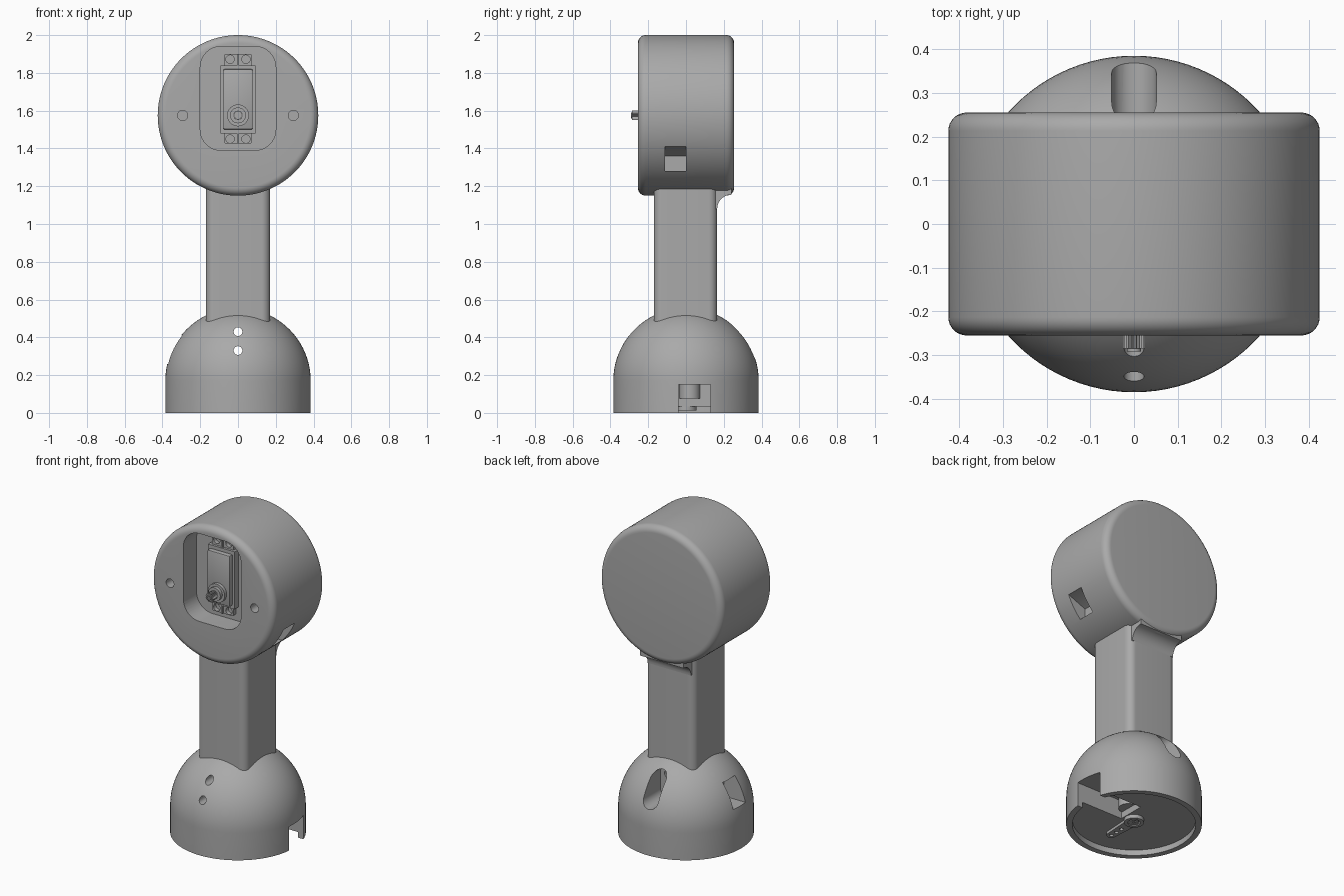
import bpy, bmesh, math
from mathutils import Matrix, Vector

if "Cube" in bpy.data.objects:
    bpy.data.objects.remove(bpy.data.objects["Cube"], do_unlink=True)

grey = bpy.data.materials.new("plain_grey")
grey.use_nodes = True
COLOUR = (0.4, 0.4, 0.4, 1)
grey.diffuse_color = COLOUR
grey.node_tree.nodes["Principled BSDF"].inputs["Base Color"].default_value = COLOUR

HEAD_Z = 1.575


def make(name, bm):
    bmesh.ops.recalc_face_normals(bm, faces=bm.faces)
    mesh = bpy.data.meshes.new(name)
    bm.to_mesh(mesh)
    bm.free()
    mesh.materials.append(grey)
    ob = bpy.data.objects.new(name, mesh)
    bpy.context.collection.objects.link(ob)
    return ob


def prism(name, outline, axis, start, end):
    """Extrude a 2D outline along x, y or z."""
    place = {"x": lambda a, b, d: (d, a, b),
             "y": lambda a, b, d: (a, d, b),
             "z": lambda a, b, d: (a, b, d)}[axis]
    bm = bmesh.new()
    face = bm.faces.new([bm.verts.new(place(a, b, start)) for a, b in outline])
    moved = bmesh.ops.extrude_face_region(bm, geom=[face])["geom"]
    bmesh.ops.translate(bm, vec=Vector(place(0, 0, end - start)),
                        verts=[v for v in moved if isinstance(v, bmesh.types.BMVert)])
    return make(name, bm)


def rounded(a0, a1, b0, b1, r, steps=10):
    """Outline of a rectangle with rounded corners."""
    corners = [(a1 - r, b1 - r), (a0 + r, b1 - r), (a0 + r, b0 + r), (a1 - r, b0 + r)]
    return [(a + r * math.cos(t), b + r * math.sin(t))
            for i, (a, b) in enumerate(corners)
            for t in [math.pi / 2 * (i + k / steps) for k in range(steps + 1)]]


def rect(a0, a1, b0, b1):
    return [(a0, b0), (a1, b0), (a1, b1), (a0, b1)]


def circle(a, b, r, n=32):
    return [(a + r * math.cos(math.tau * i / n), b + r * math.sin(math.tau * i / n))
            for i in range(n)]


def lathe(name, profile, steps=96):
    """Revolve (radius, height) points about z."""
    bm = bmesh.new()
    verts = [bm.verts.new((r, 0, z)) for r, z in profile]
    edges = [bm.edges.new(pair) for pair in zip(verts, verts[1:])]
    bmesh.ops.spin(bm, geom=verts + edges, axis=(0, 0, 1), cent=(0, 0, 0),
                   angle=math.tau, steps=steps, use_merge=True)
    bmesh.ops.remove_doubles(bm, verts=bm.verts, dist=1e-5)
    return make(name, bm)


def select(ob):
    bpy.ops.object.select_all(action="DESELECT")
    ob.select_set(True)
    bpy.context.view_layer.objects.active = ob


def cut(ob, *cutters):
    select(ob)
    for cutter in cutters:
        mod = ob.modifiers.new("cut", "BOOLEAN")
        mod.operation = "DIFFERENCE"
        mod.solver = "EXACT"
        mod.object = cutter
        bpy.ops.object.modifier_apply(modifier=mod.name)
        bpy.data.objects.remove(cutter, do_unlink=True)


def arc(cr, cz, r, start, end, n):
    return [(cr + r * math.cos(math.radians(start + (end - start) * i / n)),
             cz + r * math.sin(math.radians(start + (end - start) * i / n)))
            for i in range(n + 1)]


# Base: domed cup with a recessed underside
dome = arc(0, 0.17, 0.385, 0, 90, 24)
dome[-1] = (0, dome[-1][1])
base = lathe("base", [(0, 0.035), (0.35, 0.035), (0.35, 0), (0.385, 0)] + dome)
cut(base,
    # cable opening at the left foot, and the slot above the right wall
    prism("foot_cutter", rect(-0.04, 0.13, -0.1, 0.15), "x", 0.06, 0.5),
    prism("side_cutter", rect(-0.06, 0.06, 0.26, 0.41), "x", -0.5, -0.22),
    # screw pocket at the back and two screw holes through to the front
    prism("pocket_cutter", rounded(-0.051, 0.051, 0.28, 0.48, 0.05), "y", 0.18, 0.5),
    *[prism("screw_cutter", circle(0, z, 0.023), "y", -0.5, 0.5) for z in (0.33, 0.43)])

# Neck: square post with rounded corners and a curved brace behind it
neck = prism("neck", rounded(-0.17, 0.17, -0.17, 0.165, 0.045), "z", 0.46, 1.25)
curve = arc(0.24, 1.08, 0.075, 180, 90, 10)
brace = prism("neck_brace", [(0.1, 1.08)] + curve + [(0.24, 1.2), (0.1, 1.2)],
              "x", -0.15, 0.15)

# Head: thick drum with softened rims, lying along y
half, radius, soft = 0.255, 0.425, 0.042
head = lathe("head", [(0, -half)]
             + arc(radius - soft, -half + soft, soft, -90, 0, 8)
             + arc(radius - soft, half - soft, soft, 0, 90, 8) + [(0, half)], 128)
head.data.transform(Matrix.Translation((0, 0, HEAD_Z)) @ Matrix.Rotation(math.pi / 2, 4, "X"))
slot = prism("slot_cutter", [(0.5, 1.28), (0.5, 1.41), (0.39, 1.41), (0.27, 1.36), (0.27, 1.28)],
             "y", -0.11, 0)
cut(head, slot,
    prism("recess_cutter", rounded(-0.2, 0.2, 1.39, 1.94, 0.11), "y", -0.4, -0.125),
    *[prism("hole_cutter", circle(x, HEAD_Z, 0.027), "y", -0.4, -0.19)
      for x in (-0.293, 0.293)])

# Motor inside the head recess
flange = prism("motor_flange", rounded(-0.075, 0.075, 1.425, 1.9, 0.012, 3), "y", -0.15, -0.12)
cut(flange, *[prism("flange_cutter", circle(x, z, 0.022, 20), "y", -0.2, -0.1)
              for x in (-0.042, 0.042) for z in (1.45, 1.872)])
ribs = [prism("flange_rib", rect(-0.005, 0.005, z, z + 0.06), "y", -0.16, -0.14)
        for z in (1.425, 1.84)]
body = prism("motor_body", rect(-0.092, 0.092, 1.48, 1.84), "y", -0.165, -0.12)
cover = prism("motor_cover", rect(-0.078, 0.078, 1.5, 1.82), "y", -0.195, -0.16)
select(cover)
bevel = cover.modifiers.new("soft", "BEVEL")
bevel.width = 0.008
bevel.segments = 2
bpy.ops.object.modifier_apply(modifier=bevel.name)
boss = prism("motor_boss", circle(0, HEAD_Z, 0.058), "y", -0.215, -0.16)
collar = prism("motor_collar", circle(0, HEAD_Z, 0.042), "y", -0.235, -0.2)
teeth = [((0.026 if i % 2 else 0.021) * math.cos(math.tau * i / 40),
          HEAD_Z + (0.026 if i % 2 else 0.021) * math.sin(math.tau * i / 40))
         for i in range(40)]
spline = prism("motor_spline", teeth, "y", -0.285, -0.22)
tip = prism("motor_shaft_tip", circle(0, HEAD_Z, 0.016), "y", -0.292, -0.28)
cut(tip, prism("tip_cutter", circle(0, HEAD_Z, 0.009, 16), "y", -0.4, -0.284))

# Turning arm on the underside, with its hub
arm_shape = [(-0.028, -0.2)] + [(0.028 * math.cos(t), -0.2 + 0.028 * math.sin(t))
             for t in [math.pi + math.pi * k / 10 for k in range(1, 11)]] + [(0.04, 0), (-0.04, 0)]
arm = prism("turning_arm", arm_shape, "z", 0.018, 0.04)
cut(arm, *[prism("arm_cutter", circle(0, y, 0.012, 16), "z", 0, 0.1)
           for y in (-0.2, -0.155, -0.11)])
hub = prism("arm_hub", circle(0, 0, 0.056), "z", 0.012, 0.075)
cut(hub, prism("hub_cutter", circle(0, 0, 0.036), "z", 0, 0.03))
screw = prism("arm_screw", circle(0, 0, 0.025, 24), "z", 0.016, 0.035)
cut(screw, *[prism("cross_cutter", r, "z", 0, 0.022)
             for r in (rect(-0.016, 0.016, -0.004, 0.004), rect(-0.004, 0.004, -0.016, 0.016))])
gearbox = prism("base_gearbox", circle(0.06, 0.02, 0.055), "z", 0.075, 0.16)

# Smooth shading with crisp edges
for ob in [base, neck, brace, head, flange, body, cover, boss, collar, spline, tip,
           arm, hub, screw, gearbox] + ribs:
    select(ob)
    bpy.ops.object.shade_smooth_by_angle(angle=math.radians(30))
